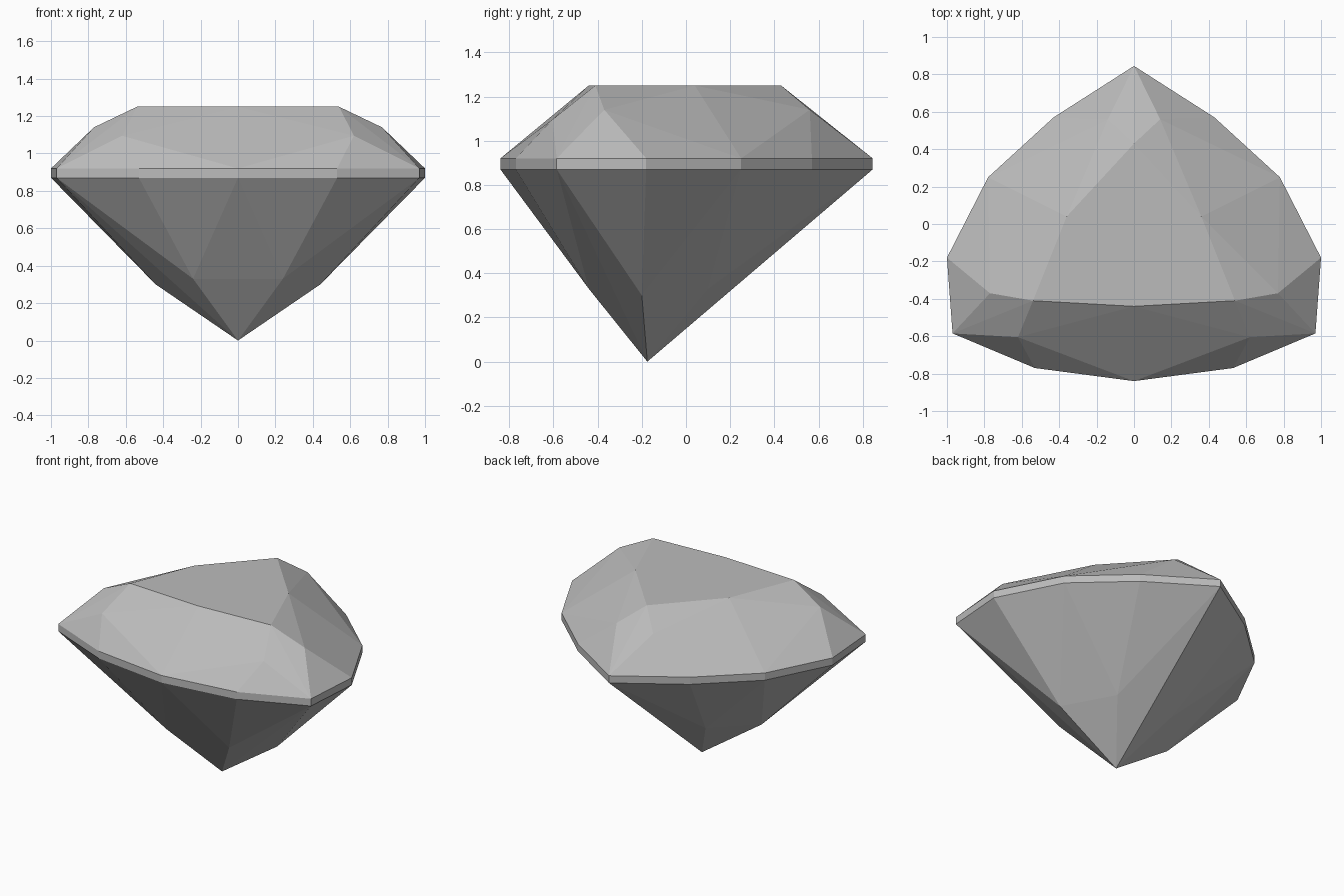
import bpy
import bmesh
from math import radians

cube = bpy.data.objects.get("Cube")
if cube:
    bpy.data.objects.remove(cube, do_unlink=True)

stone = bpy.data.materials.new("grey_stone")
stone.use_nodes = True
grey = (0.5, 0.5, 0.5, 1)
stone.diffuse_color = grey
stone.node_tree.nodes["Principled BSDF"].inputs["Base Color"].default_value = grey

# Half outlines of the cut, mirrored across x
girdle = [(0, 0.845), (0.43, 0.57), (0.78, 0.25), (1, -0.18),
          (0.97, -0.585), (0.53, -0.77), (0, -0.84)]
table = [(0, 0.43), (0.36, 0.04), (0.54, -0.41), (0, -0.44)]
crown = [(0.14, 0.56, 1.14), (0.77, -0.37, 1.14), (0.62, -0.605, 1.095)]
pavilion = [(0.22, 0.10, 0.33), (0.44, -0.20, 0.30), (0.24, -0.44, 0.33)]
culet = (0, -0.175, 0)

# Collect the corners of the cut stone
corners = [culet] + crown + pavilion
corners += [(x, y, 1.25) for x, y in table]
for height in (0.87, 0.92):
    corners += [(x, y, height) for x, y in girdle]
corners += [(-x, y, z) for x, y, z in corners if x > 0]

# Wrap the corners in flat facets
bm = bmesh.new()
for corner in corners:
    bm.verts.new(corner)
bmesh.ops.convex_hull(bm, input=bm.verts)
bmesh.ops.delete(bm, geom=[v for v in bm.verts if not v.link_faces], context='VERTS')
bmesh.ops.dissolve_limit(bm, angle_limit=radians(0.5), verts=bm.verts, edges=bm.edges)
bmesh.ops.recalc_face_normals(bm, faces=bm.faces)

mesh = bpy.data.meshes.new("cut_gemstone")
bm.to_mesh(mesh)
bm.free()
mesh.materials.append(stone)
gem = bpy.data.objects.new("cut_gemstone", mesh)
bpy.context.collection.objects.link(gem)
